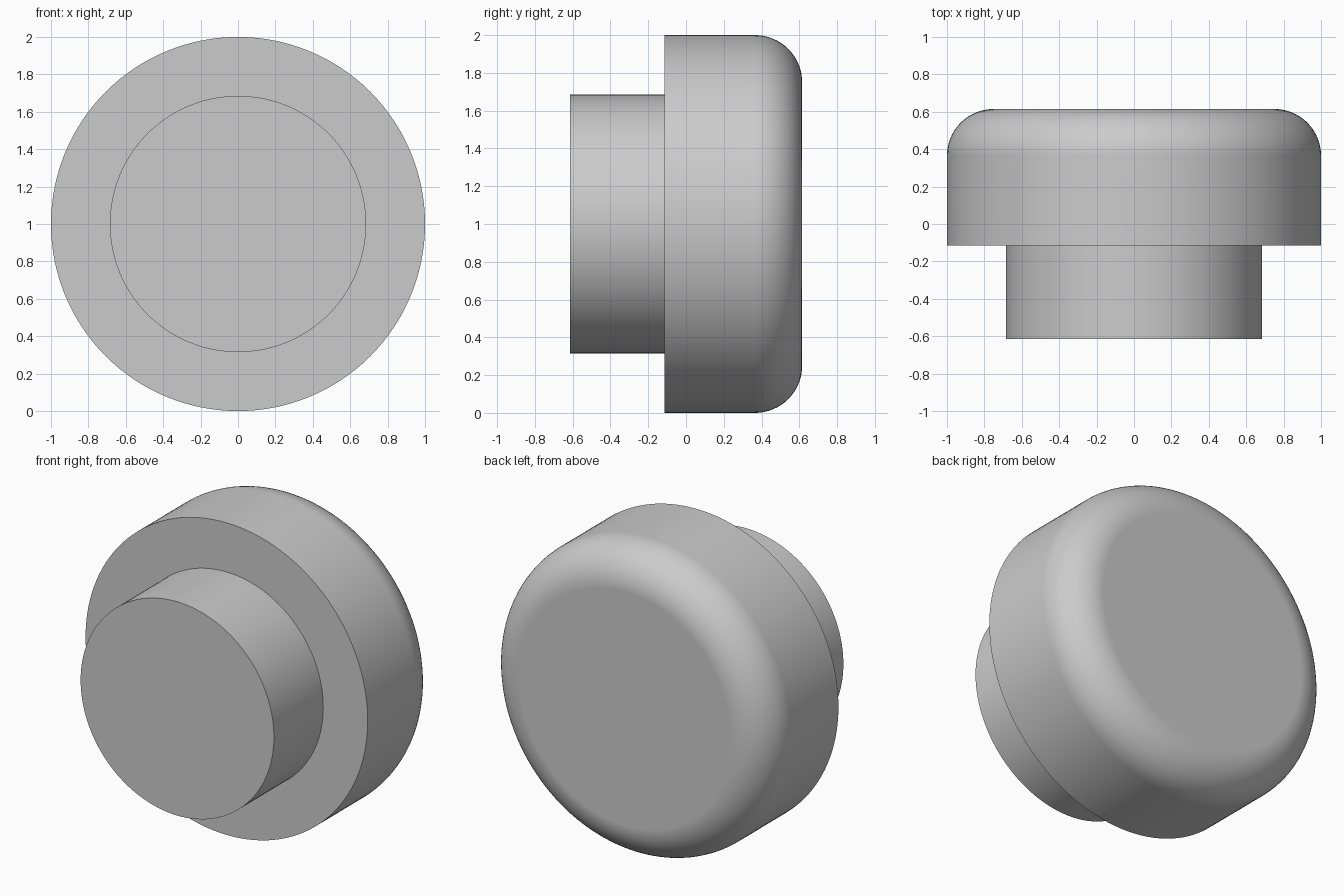
import bpy
import bmesh
import math
from mathutils import Matrix, Vector

cube = bpy.data.objects.get("Cube")
if cube:
    bpy.data.objects.remove(cube, do_unlink=True)

SEGMENTS = 128
STEM_RADIUS, HEAD_RADIUS, FILLET = 0.685, 1.0, 0.25
FRONT, STEP, BACK = -0.615, -0.115, 0.615
FILLET_STEPS = 16

# Plain grey material
grey = bpy.data.materials.new("plain grey")
grey.use_nodes = True
colour = (0.6, 0.6, 0.6, 1.0)
grey.diffuse_color = colour
grey.node_tree.nodes["Principled BSDF"].inputs["Base Color"].default_value = colour


def lathe(name, profile, material):
    """Revolve (radius, y) points about the y axis and cap both ends."""
    bm = bmesh.new()
    rings = []
    for radius, y in profile:
        ring = bmesh.ops.create_circle(bm, segments=SEGMENTS, radius=radius)["verts"]
        turn = Matrix.Translation((0, y, 1)) @ Matrix.Rotation(math.pi / 2, 4, "X")
        bmesh.ops.transform(bm, matrix=turn, verts=ring)
        rings.append(ring)
    for a, b in zip(rings, rings[1:]):
        for i in range(SEGMENTS):
            j = (i + 1) % SEGMENTS
            bm.faces.new((a[i], a[j], b[j], b[i]))
    for ring in (rings[0], rings[-1]):
        bm.faces.new(ring)
    bmesh.ops.recalc_face_normals(bm, faces=bm.faces)
    mesh = bpy.data.meshes.new(name)
    bm.to_mesh(mesh)
    bm.free()
    mesh.materials.append(material)
    obj = bpy.data.objects.new(name, mesh)
    bpy.context.collection.objects.link(obj)
    bpy.ops.object.select_all(action="DESELECT")
    obj.select_set(True)
    bpy.context.view_layer.objects.active = obj
    bpy.ops.object.shade_smooth_by_angle(angle=math.radians(30))
    # Keep the flat end face flat where it meets the rounded edge
    weighted = obj.modifiers.new("flat_caps", "WEIGHTED_NORMAL")
    weighted.keep_sharp = True
    return obj


# Narrow stem, square shoulder, and wide head with a rounded back rim
profile = [(STEM_RADIUS, FRONT), (STEM_RADIUS, STEP), (HEAD_RADIUS, STEP)]
for k in range(FILLET_STEPS + 1):
    angle = math.pi / 2 * k / FILLET_STEPS
    centre = Vector((HEAD_RADIUS - FILLET, BACK - FILLET))
    profile.append(tuple(centre + FILLET * Vector((math.cos(angle), math.sin(angle)))))

lathe("stepped_knob", profile, grey)
